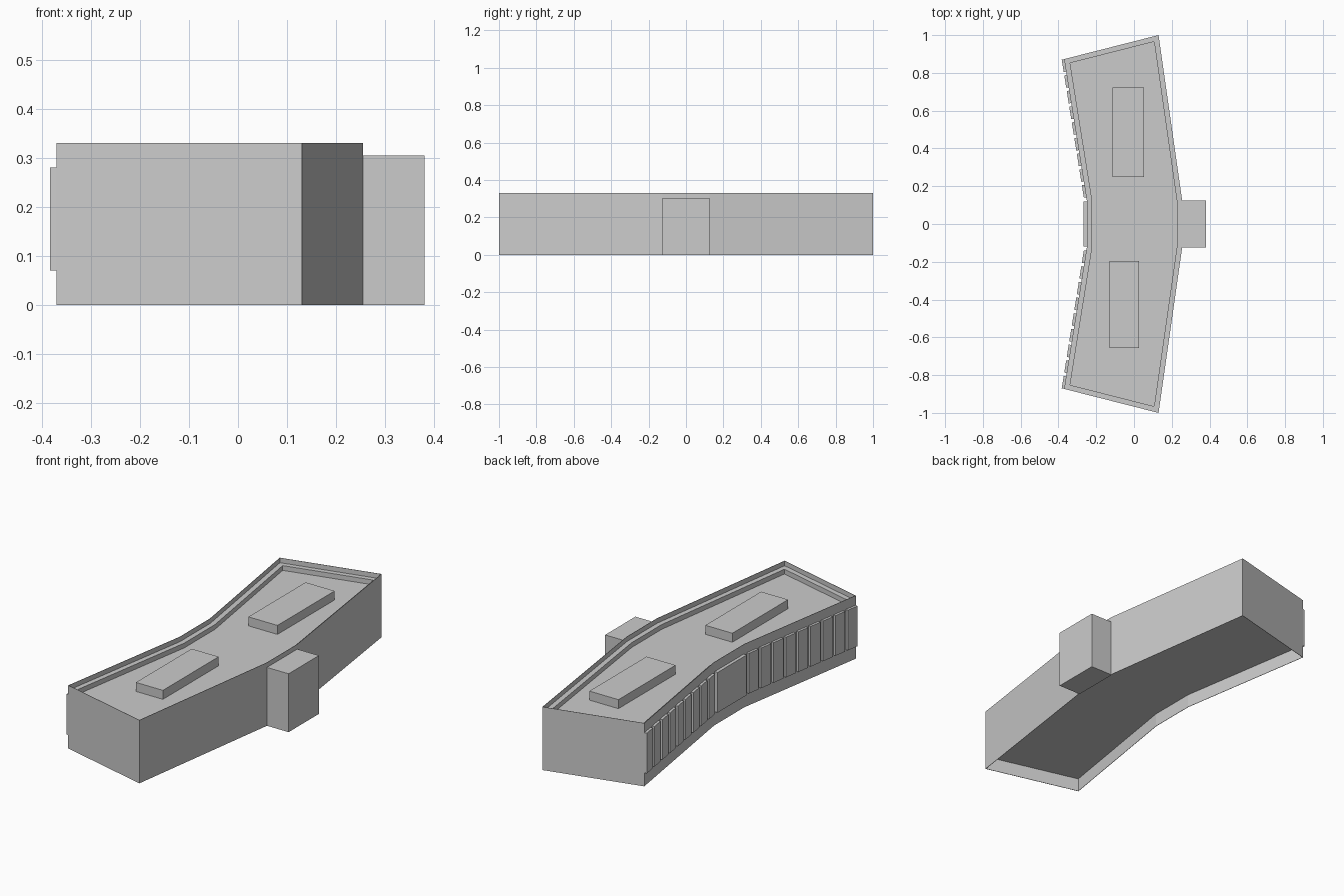
import bpy, bmesh, math
from mathutils import Vector, Matrix

if "Cube" in bpy.data.objects:
    bpy.data.objects.remove(bpy.data.objects["Cube"])

# Counter-clockwise plan of the bent building, mirrored across y = 0
half = [(0.255, 0.125), (0.13, 1.0), (-0.37, 0.873), (-0.25, 0.125)]
plan = [Vector(p) for p in half + [(x, -y) for x, y in reversed(half)]]


def inset(points, d):
    """Move every edge of a closed plan inwards by d."""
    out = []
    for i, p in enumerate(points):
        a = (p - points[i - 1]).normalized()
        b = (points[(i + 1) % len(points)] - p).normalized()
        na, nb = Vector((-a.y, a.x)), Vector((-b.y, b.x))
        out.append(p + (na + nb) * d / (1 + na.dot(nb)))
    return out


def finish(name, bm):
    bmesh.ops.recalc_face_normals(bm, faces=bm.faces)
    mesh = bpy.data.meshes.new(name)
    bm.to_mesh(mesh)
    bm.free()
    obj = bpy.data.objects.new(name, mesh)
    bpy.context.collection.objects.link(obj)
    return obj


def add_box(bm, lo, hi, matrix=Matrix.Identity(4)):
    lo, hi = Vector(lo), Vector(hi)
    size = Matrix.Diagonal((*(hi - lo), 1))
    bmesh.ops.create_cube(bm, size=1, matrix=matrix @ Matrix.Translation((lo + hi) / 2) @ size)


def box(name, lo, hi):
    bm = bmesh.new()
    add_box(bm, lo, hi)
    return finish(name, bm)


# Building shell: recessed underside, outer wall, thin parapet, ledge and roof
bm = bmesh.new()
profile = [(0.002, 0.07), (0.002, 0), (0, 0), (0, 0.33),
           (0.002, 0.33), (0.002, 0.305), (0.028, 0.305), (0.028, 0.28)]
rings = [[bm.verts.new((p.x, p.y, z)) for p in inset(plan, d)] for d, z in profile]
for lower, upper in zip(rings, rings[1:]):
    for i in range(len(plan)):
        j = (i + 1) % len(plan)
        bm.faces.new((lower[i], lower[j], upper[j], upper[i]))
bm.faces.new(rings[0][::-1])
bm.faces.new(rings[-1])
finish("building_shell", bm)

# Entrance block on the convex side
box("entrance_block", (0.25, -0.125, 0), (0.38, 0.125, 0.305))

# Roof plant boxes
box("roof_box_back", (-0.115, 0.25, 0.279), (0.053, 0.722, 0.327))
box("roof_box_front", (-0.13, -0.657, 0.279), (0.026, -0.197, 0.327))

# Central facade panel on the concave side
box("centre_panel", (-0.267, -0.12, 0.07), (-0.245, 0.12, 0.28))

# Rows of window panels along both wings
count = 9
for name, start, end in (("back_wing_panels", plan[3], plan[2]),
                         ("front_wing_panels", plan[4], plan[5])):
    run = end - start
    side = 1 if run.y > 0 else -1
    pitch = run.length / count
    frame = Matrix.Translation((*start, 0)) @ Matrix.Rotation(math.atan2(run.y, run.x), 4, 'Z')
    bm = bmesh.new()
    for i in range(count):
        y0, y1 = sorted((-0.004 * side, 0.013 * side))
        add_box(bm, ((i + 0.2) * pitch, y0, 0.07), ((i + 0.99) * pitch, y1, 0.28), frame)
    finish(name, bm)
